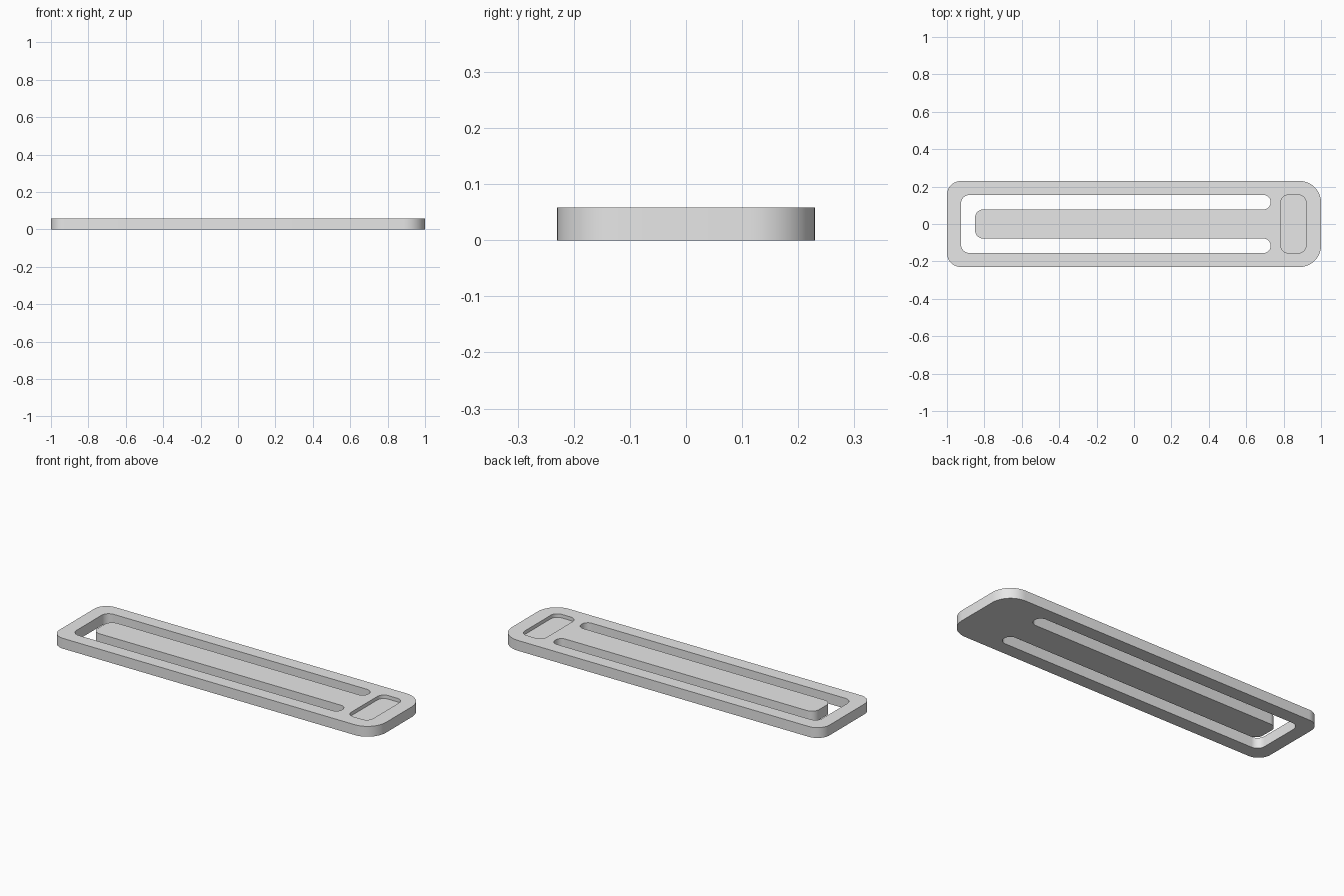
import bpy, bmesh, math
from mathutils import Vector

if "Cube" in bpy.data.objects:
    bpy.data.objects.remove(bpy.data.objects["Cube"])

HEIGHT = 0.058
POCKET_FLOOR = 0.038

grey = bpy.data.materials.new("light_grey")
grey.diffuse_color = (0.8, 0.8, 0.8, 1)
grey.use_nodes = True
grey.node_tree.nodes["Principled BSDF"].inputs["Base Color"].default_value = grey.diffuse_color


def rounded(corners, steps=10):
    """Outline with a true arc at each (x, y, radius) corner."""
    out = []
    for i, (x, y, r) in enumerate(corners):
        p = Vector((x, y))
        a = (Vector(corners[i - 1][:2]) - p).normalized()
        b = (Vector(corners[(i + 1) % len(corners)][:2]) - p).normalized()
        # All corners are right angles
        centre = p + (a + b) * r
        for k in range(steps + 1):
            t = math.pi / 2 * k / steps
            out.append(centre - b * r * math.cos(t) - a * r * math.sin(t))
    return out


def prism(name, corners, z0, z1):
    bm = bmesh.new()
    base = bm.faces.new([bm.verts.new((p.x, p.y, z0)) for p in rounded(corners)])
    top = bmesh.ops.extrude_face_region(bm, geom=[base])["geom"]
    bmesh.ops.translate(bm, vec=(0, 0, z1 - z0),
                        verts=[v for v in top if isinstance(v, bmesh.types.BMVert)])
    bmesh.ops.recalc_face_normals(bm, faces=bm.faces)
    mesh = bpy.data.meshes.new(name)
    bm.to_mesh(mesh)
    bm.free()
    mesh.materials.append(grey)
    obj = bpy.data.objects.new(name, mesh)
    bpy.context.collection.objects.link(obj)
    return obj


# Flat plate, with larger corners at the pocket end
plate = prism("clip_plate", [(-1, -0.23, 0.075), (1, -0.23, 0.115),
                             (1, 0.23, 0.115), (-1, 0.23, 0.075)], 0, HEIGHT)

# C-shaped slot that frees the central tongue
slot = prism("slot_cutter", [
    (-0.925, -0.155, 0.045), (0.73, -0.155, 0.037),
    (0.73, -0.078, 0.037), (-0.85, -0.078, 0.045),
    (-0.85, 0.078, 0.045), (0.73, 0.078, 0.037),
    (0.73, 0.155, 0.037), (-0.925, 0.155, 0.045)], -0.05, HEIGHT + 0.05)

# Shallow pocket at the solid end
pocket = prism("pocket_cutter", [(0.785, -0.155, 0.04), (0.92, -0.155, 0.04),
                                 (0.92, 0.155, 0.04), (0.785, 0.155, 0.04)],
               POCKET_FLOOR, HEIGHT + 0.05)

bpy.context.view_layer.objects.active = plate
for cutter in (slot, pocket):
    mod = plate.modifiers.new(cutter.name, 'BOOLEAN')
    mod.operation = 'DIFFERENCE'
    mod.solver = 'EXACT'
    mod.object = cutter
    bpy.ops.object.modifier_apply(modifier=mod.name)
    bpy.data.objects.remove(cutter)

plate.select_set(True)
bpy.ops.object.shade_smooth_by_angle(angle=math.radians(30))
